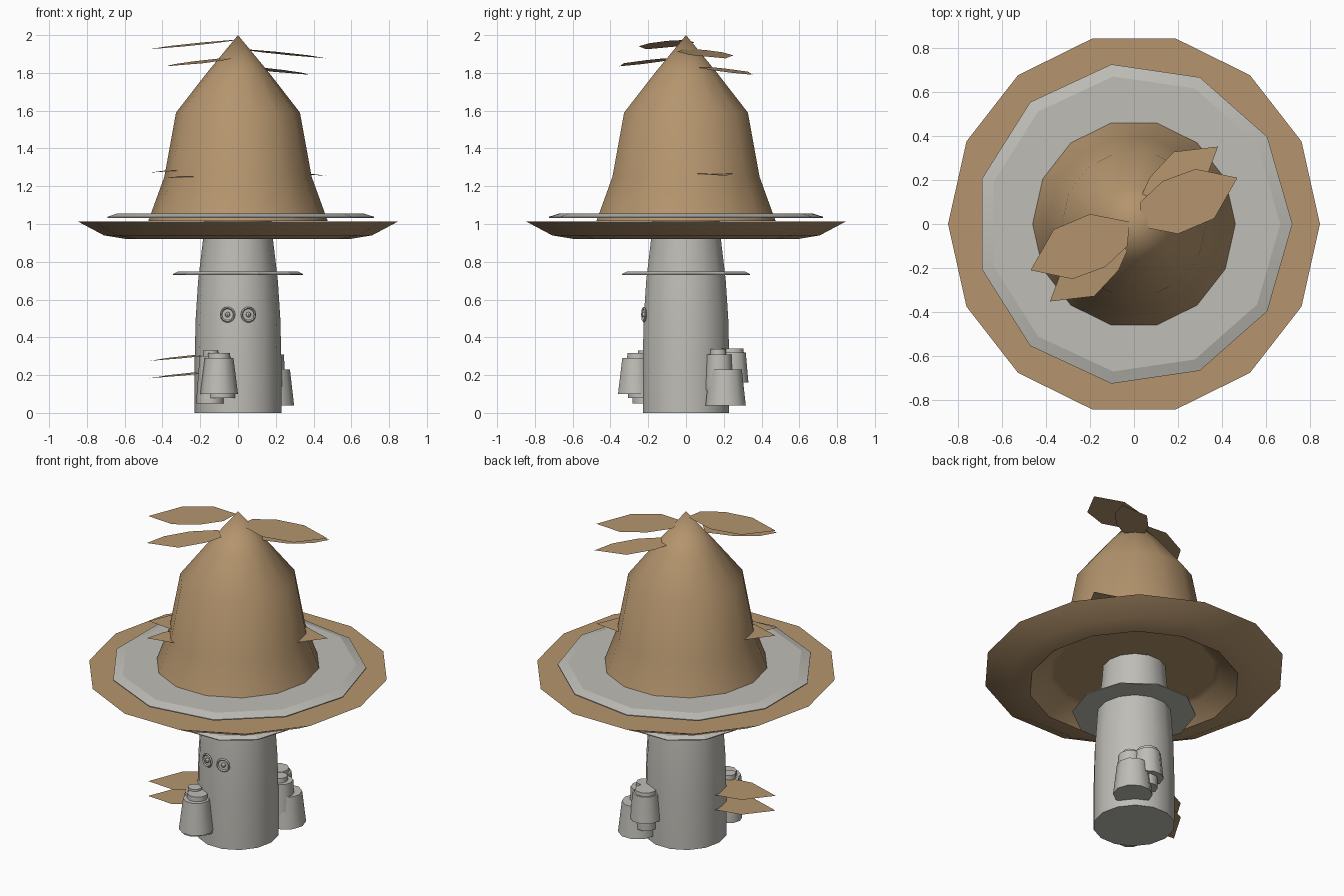
import bpy, bmesh, math

if "Cube" in bpy.data.objects:
    bpy.data.objects.remove(bpy.data.objects["Cube"])


def material(name, rgb):
    m = bpy.data.materials.new(name)
    m.diffuse_color = (*rgb, 1)
    m.use_nodes = True
    m.node_tree.nodes["Principled BSDF"].inputs["Base Color"].default_value = m.diffuse_color
    return m


TAN = material("tan", (0.46, 0.30, 0.155))
GRAY = material("pale_gray", (0.52, 0.51, 0.47))


def finish(bm, name, mat, angle=None):
    bmesh.ops.recalc_face_normals(bm, faces=bm.faces)
    me = bpy.data.meshes.new(name)
    bm.to_mesh(me)
    bm.free()
    me.materials.append(mat)
    ob = bpy.data.objects.new(name, me)
    bpy.context.collection.objects.link(ob)
    if angle:
        bpy.ops.object.select_all(action='DESELECT')
        ob.select_set(True)
        bpy.context.view_layer.objects.active = ob
        bpy.ops.object.shade_smooth_by_angle(angle=math.radians(angle))
    return ob


def lathe(name, mat, profile, sides, center=(0, 0), ys=1.0, angle=38, ring=False):
    """Revolve (radius, z) points; ring closes the profile on itself, otherwise ends are capped."""
    bm = bmesh.new()
    rows = []
    for r, z in profile:
        if r == 0:
            rows.append([bm.verts.new((center[0], center[1], z))] * sides)
            continue
        rows.append([bm.verts.new((center[0] + r * math.cos(2 * math.pi * i / sides),
                                   center[1] + ys * r * math.sin(2 * math.pi * i / sides), z))
                     for i in range(sides)])
    pairs = list(zip(rows, rows[1:]))
    if ring:
        pairs.append((rows[-1], rows[0]))
    for a, b in pairs:
        for i in range(sides):
            j = (i + 1) % sides
            quad = list(dict.fromkeys((a[i], a[j], b[j], b[i])))
            bm.faces.new(quad)
    if not ring:
        for row, (r, z) in ((rows[0], profile[0]), (rows[-1], profile[-1])):
            if r > 0:
                bm.faces.new(row)
    return finish(bm, name, mat, angle)


# Stem and its collar
lathe("stem", GRAY, [(0.229, 0), (0.229, 0.3), (0.224, 0.5), (0.211, 0.7),
                     (0.185, 0.92), (0.178, 1.018)], 14, ys=1.024)
lathe("collar", GRAY, [(0.345, 0.73), (0.345, 0.735), (0.32, 0.748)], 10, ys=1.03, angle=15)

# Hat: crown, brim and the pale disc lying on the brim
lathe("crown", TAN, [(0.475, 1.016), (0.39, 1.25), (0.328, 1.59), (0.165, 1.80), (0, 2.0)],
      14, ys=1.024)
lathe("brim", TAN, [(0.46, 1.012), (0.845, 1.012), (0.71, 0.94), (0.59, 0.92), (0.49, 1.005)],
      14, ys=1.024, ring=True)
lathe("brim_disc", GRAY, [(0.72, 1.032), (0.72, 1.038), (0.665, 1.056)], 11, ys=1.018, angle=15)

# Eyes: a thin ring with a small pupil on each side
for side, label in ((-1, "left"), (1, "right")):
    bpy.ops.mesh.primitive_torus_add(major_segments=14, minor_segments=4, major_radius=0.036,
                                     minor_radius=0.006, location=(side * 0.055, -0.223, 0.52),
                                     rotation=(math.pi / 2, 0, side * 0.24))
    ob = bpy.context.object
    ob.name = "eye_ring_" + label
    ob.data.materials.append(GRAY)
    bpy.ops.mesh.primitive_uv_sphere_add(segments=8, ring_count=6, radius=0.014,
                                         location=(side * 0.055, -0.221, 0.52))
    ob = bpy.context.object
    ob.name = "pupil_" + label
    ob.data.materials.append(GRAY)

# Clusters of small cups growing from the stem
cups = [
    ("front_cup", (-0.10, -0.265), [(0.10, 0.10), (0.076, 0.29)]),
    ("front_cup_cap", (-0.10, -0.255), [(0.06, 0.28), (0.058, 0.318)]),
    ("front_cup_root", (-0.09, -0.235), [(0.075, 0.08), (0.075, 0.11)]),
    ("side_cup", (-0.148, -0.215), [(0.072, 0.05), (0.072, 0.08), (0.055, 0.30)]),
    ("side_cup_cap", (-0.145, -0.215), [(0.042, 0.29), (0.04, 0.33)]),
    ("back_cup_low", (0.185, 0.21), [(0.112, 0.04), (0.09, 0.23)]),
    ("back_cup_high", (0.105, 0.245), [(0.09, 0.16), (0.075, 0.32)]),
    ("back_cup_high_cap", (0.105, 0.245), [(0.065, 0.31), (0.062, 0.34)]),
    ("back_cup_high_root", (0.105, 0.24), [(0.06, 0.10), (0.06, 0.17)]),
    ("back_cup_middle", (0.175, 0.175), [(0.078, 0.12), (0.068, 0.31)]),
    ("back_cup_middle_cap", (0.17, 0.17), [(0.045, 0.30), (0.043, 0.338)]),
]
for name, c, prof in cups:
    lathe(name, GRAY, prof, 10, center=c)

# Flat leaves: two outlines, each listed from the tip round
WIDE = [(0.47, 0.21), (0.28, 0.25), (0.13, 0.195), (0.03, 0.10), (0.02, -0.01),
        (0.20, -0.045), (0.365, 0.025)]
SLIM = [(0.382, 0.352), (0.18, 0.328), (0.07, 0.21), (0.03, 0.12), (0.10, 0.05),
        (0.24, 0.13), (0.34, 0.24)]


def leaf(name, outline, turn, tip_z, slope):
    bm = bmesh.new()
    tx, ty = outline[0]
    length = math.hypot(tx, ty)
    vs = [bm.verts.new((turn * x, turn * y,
                        tip_z + slope * (length - (x * tx + y * ty) / length)))
          for x, y in outline]
    face = bm.faces.new(vs)
    face.normal_update()
    if face.normal.z < 0:
        face.normal_flip()
    me = bpy.data.meshes.new(name)
    bm.to_mesh(me)
    bm.free()
    me.materials.append(TAN)
    bpy.context.collection.objects.link(bpy.data.objects.new(name, me))


for name, outline, turn, z, slope in (
        ("top_leaf_right", WIDE, 1, 1.877, 0.10), ("top_leaf_back", SLIM, 1, 1.79, 0.10),
        ("top_leaf_left", WIDE, -1, 1.925, 0.10), ("top_leaf_front", SLIM, -1, 1.835, 0.10),
        ("mid_leaf_right", WIDE, 1, 1.255, 0.08), ("mid_leaf_left", WIDE, -1, 1.272, 0.08),
        ("mid_leaf_front", SLIM, -1, 1.243, 0.06),
        ("low_leaf_upper", WIDE, -1, 0.275, 0.10), ("low_leaf_lower", WIDE, -1, 0.183, 0.10)):
    leaf(name, outline, turn, z, slope)
